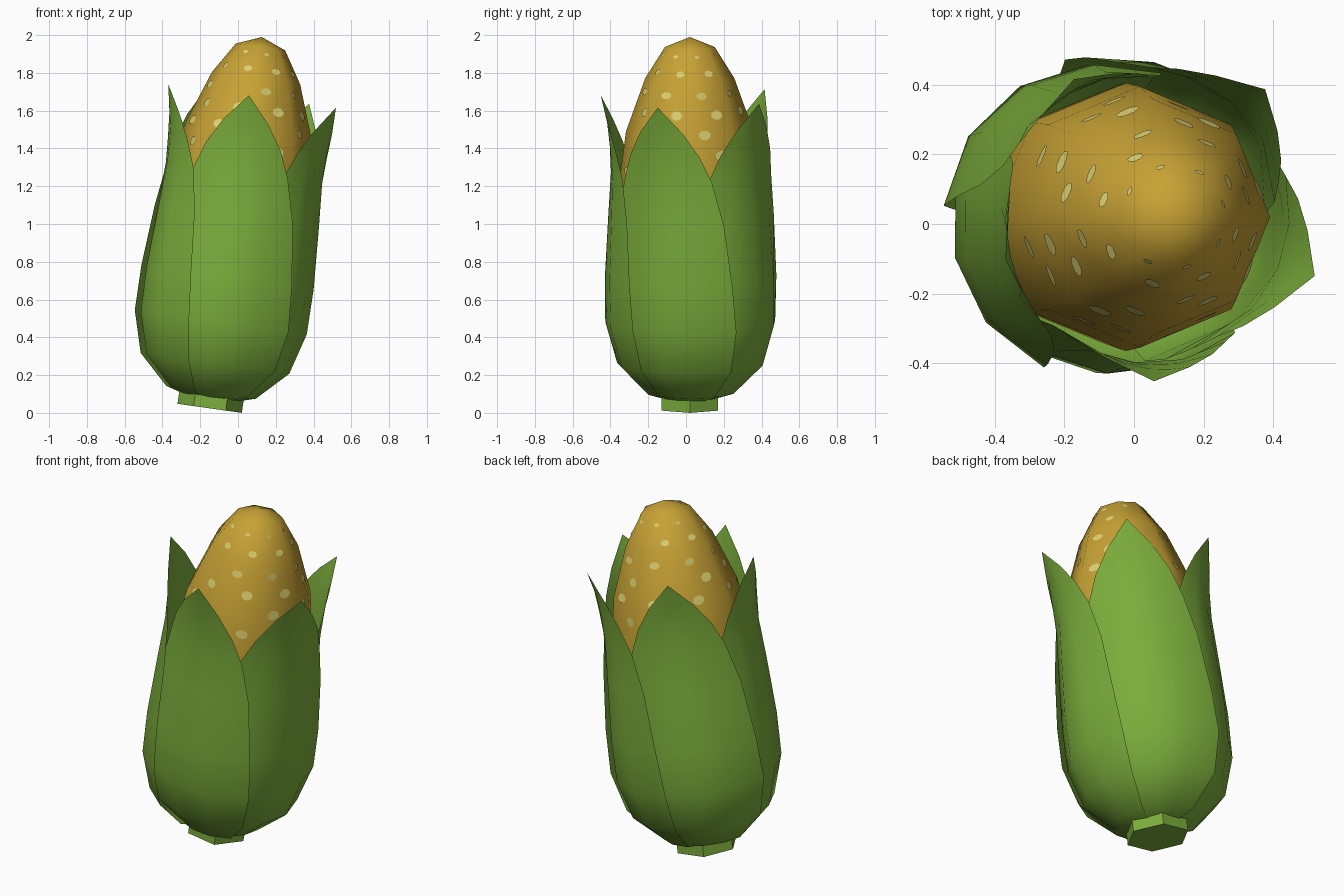
import bpy, bmesh, math
from mathutils import Matrix, Vector

if "Cube" in bpy.data.objects:
    bpy.data.objects.remove(bpy.data.objects["Cube"])

# Whole cob leans toward +x
LEAN = Matrix.Translation((-0.15, 0.02, 0.024)) @ Matrix.Rotation(math.radians(8), 4, 'Y')

def material(name, rgb):
    m = bpy.data.materials.new(name)
    m.diffuse_color = (*rgb, 1)
    m.use_nodes = True
    m.node_tree.nodes["Principled BSDF"].inputs["Base Color"].default_value = m.diffuse_color
    return m

GREEN = material("husk green", (0.20, 0.42, 0.045))
GOLD = material("cob gold", (0.57, 0.36, 0.035))
PALE = material("pale kernel yellow", (0.72, 0.64, 0.17))

def finish(name, bm, mat, smooth=True, normals=True):
    bmesh.ops.remove_doubles(bm, verts=bm.verts, dist=1e-4)
    if normals:
        bmesh.ops.recalc_face_normals(bm, faces=bm.faces)
    bm.transform(LEAN)
    me = bpy.data.meshes.new(name)
    bm.to_mesh(me)
    bm.free()
    me.materials.append(mat)
    for p in me.polygons:
        p.use_smooth = smooth
    ob = bpy.data.objects.new(name, me)
    bpy.context.collection.objects.link(ob)
    return ob

def polar(r, deg, z):
    a = math.radians(deg)
    return Vector((r * math.cos(a), r * math.sin(a), z))

def skin(bm, rows):
    """Quad strips between rows of points, dropping collapsed corners."""
    vs = [[bm.verts.new(p) for p in row] for row in rows]
    for a, b in zip(vs, vs[1:]):
        for i in range(len(a) - 1):
            quad = [a[i], a[i + 1], b[i + 1], b[i]]
            keep = []
            for v in quad:
                if all((v.co - k.co).length > 1e-5 for k in keep):
                    keep.append(v)
            if len(keep) > 2:
                bm.faces.new(keep)

# Cob: eight-sided lathe (radius, height)
COB = [(0.25, 0.15), (0.36, 0.4), (0.385, 0.9), (0.375, 1.2),
       (0.338, 1.48), (0.236, 1.765), (0.132, 1.932), (0, 1.985)]
bm = bmesh.new()
skin(bm, [[polar(r, 45 * i, z) for i in range(9)] for r, z in COB])
finish("cob", bm, GOLD)

# Pale kernels: thin plates lying on the cob's flat sides
def cob_radius(z):
    for (r0, z0), (r1, z1) in zip(COB, COB[1:]):
        if z0 <= z <= z1:
            t = (z - z0) / (z1 - z0)
            return r0 + (r1 - r0) * t, (r1 - r0) / (z1 - z0)

bm = bmesh.new()
AP = math.cos(math.pi / 8)
for j, (z, w, h) in enumerate([(1.28, .036, .024), (1.39, .034, .026), (1.50, .036, .026),
                               (1.60, .032, .026), (1.70, .030, .020), (1.81, .024, .018),
                               (1.895, .014, .010)]):
    r, slope = cob_radius(z)
    for k in range(8):
        if (k * 3 + j * 5) % 7 == 0:
            continue
        a = 22.5 + 45 * k
        n, t = polar(1, a, 0), polar(1, a + 90, 0)
        up = (n * slope * AP + Vector((0, 0, 1))).normalized()
        out = t.cross(up).normalized()
        side = (1 if j % 2 else -1) * r * 0.13
        c = n * r * AP + Vector((0, 0, z)) + t * side + out * 0.004
        bm.faces.new([bm.verts.new(c + t * w * math.cos(q * math.pi / 4 + .39)
                                   + up * h * math.sin(q * math.pi / 4 + .39))
                      for q in range(8)])
finish("pale_kernels", bm, PALE, smooth=False, normals=False)

# Husk leaves: five overlapping pointed sheets (height, radius, half angle)
LEAF = [(0.045, 0.10, 50), (0.085, 0.23, 53), (0.24, 0.385, 54), (0.46, 0.448, 53),
        (0.70, 0.450, 50), (1.03, 0.432, 45), (1.26, 0.418, 37), (1.40, 0.424, 28),
        (1.53, 0.436, 16), (1.67, 0.472, 0)]
for n in range(5):
    centre = -93 + 72 * n
    bm = bmesh.new()
    rows = []
    for z, r, half in LEAF:
        # one edge lies over the next leaf, the other tucks under
        rows.append([polar(r + 0.017 * u * half / 50 * min(1, r / 0.3), centre + half * u, z)
                     for u in (-1, -0.5, 0, 0.5, 1)])
    skin(bm, rows)
    finish("husk_leaf_%d" % (n + 1), bm, GREEN, normals=False)

# Stalk: short hexagonal stub
bm = bmesh.new()
bmesh.ops.create_cone(bm, cap_ends=True, segments=6, radius1=0.172, radius2=0.172, depth=0.10,
                      matrix=Matrix.Translation((0, 0, 0.05)) @ Matrix.Rotation(math.pi / 2, 4, 'Z'))
if max(v.co.x for v in bm.verts) < 0.16:  # keep a corner toward x
    bmesh.ops.rotate(bm, verts=bm.verts, matrix=Matrix.Rotation(math.pi / 6, 3, 'Z'))
finish("stalk", bm, GREEN, smooth=False)
